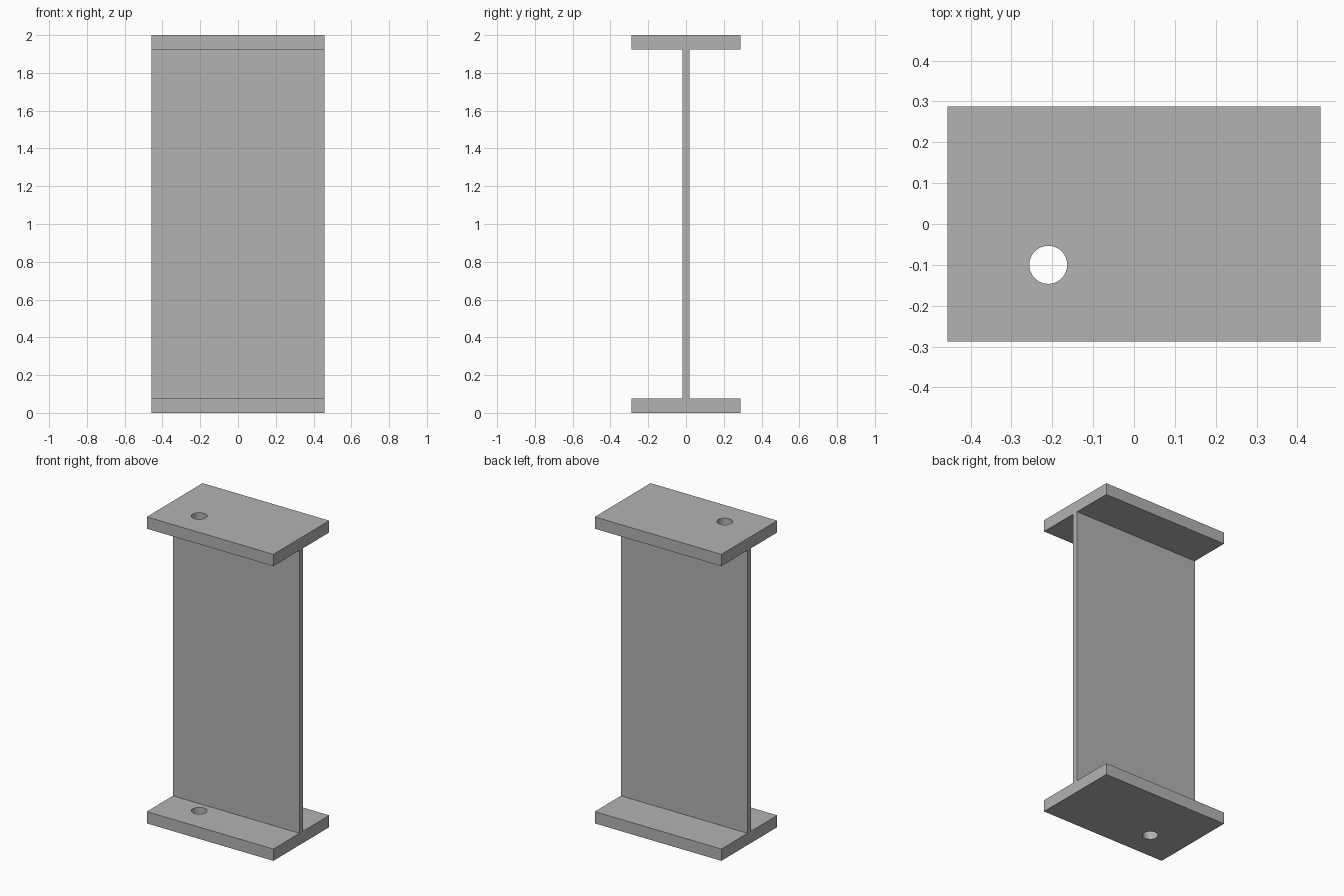
import bpy
import math

old = bpy.data.objects.get("Cube")
if old:
    bpy.data.objects.remove(old, do_unlink=True)

WIDTH, DEPTH, HEIGHT = 0.914, 0.576, 2.0
FLANGE, WEB = 0.077, 0.037
HOLE_X, HOLE_Y, HOLE_R = -0.21, -0.10, 0.0465

steel = bpy.data.materials.new("steel_grey")
steel.use_nodes = True
colour = (0.45, 0.45, 0.45, 1.0)
steel.diffuse_color = colour
steel.node_tree.nodes["Principled BSDF"].inputs["Base Color"].default_value = colour


def box(name, size, z):
    bpy.ops.mesh.primitive_cube_add(size=1, location=(0, 0, z))
    obj = bpy.context.object
    obj.name = name
    obj.scale = size
    bpy.ops.object.transform_apply(location=False, rotation=False, scale=True)
    obj.data.materials.append(steel)
    return obj


# Drill that cuts the bolt hole through both flanges
bpy.ops.mesh.primitive_cylinder_add(vertices=48, radius=HOLE_R, depth=HEIGHT + 1,
                                    location=(HOLE_X, HOLE_Y, HEIGHT / 2))
drill = bpy.context.object
drill.name = "hole_cutter"
drill.data.materials.append(steel)

# End flanges
for name, z in (("bottom_flange", FLANGE / 2), ("top_flange", HEIGHT - FLANGE / 2)):
    flange = box(name, (WIDTH, DEPTH, FLANGE), z)
    cut = flange.modifiers.new("bolt_hole", 'BOOLEAN')
    cut.operation = 'DIFFERENCE'
    cut.solver = 'EXACT'
    cut.object = drill
    bpy.ops.object.modifier_apply(modifier=cut.name)
    bpy.ops.object.shade_smooth_by_angle(angle=math.radians(30))

bpy.data.objects.remove(drill, do_unlink=True)

# Upright web between the flanges
box("web", (WIDTH, WEB, HEIGHT - 2 * FLANGE), HEIGHT / 2)
